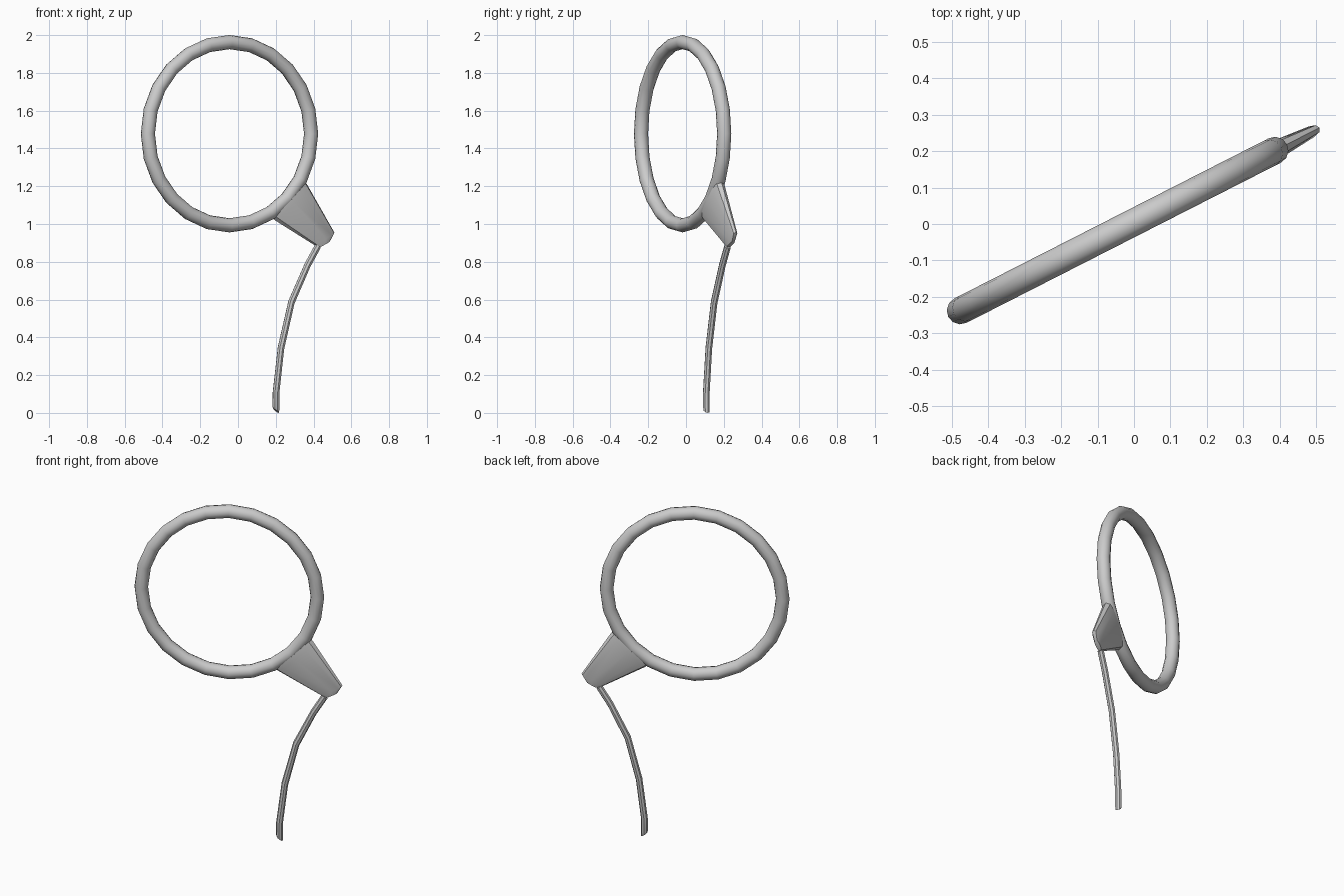
import bpy, bmesh
from math import sin, cos, pi, radians, copysign
from mathutils import Vector

if "Cube" in bpy.data.objects:
    bpy.data.objects.remove(bpy.data.objects["Cube"])

ANGLE = radians(27)
CX, CY, CZ = -0.045, -0.018, 1.478
U = Vector((cos(ANGLE), sin(ANGLE), 0))    # in-plane horizontal axis
N = Vector((-sin(ANGLE), cos(ANGLE), 0))   # plane normal


def on_plane(x, z):
    """Point of the tilted vertical plane seen at (x, z) from the front."""
    return Vector((CX, CY, z)) + U * ((x - CX) / cos(ANGLE))


def loft(name, sections, sides, power=1.0, smooth=40):
    """Loft through sections (x1, z1, x2, z2, half thickness)."""
    bm = bmesh.new()
    rings = []
    for x1, z1, x2, z2, t in sections:
        a, b = on_plane(x1, z1), on_plane(x2, z2)
        mid, half = (a + b) / 2, (b - a) / 2
        ring = []
        for i in range(sides):
            w = 2 * pi * i / sides
            c = copysign(abs(cos(w)) ** power, cos(w))
            s = copysign(abs(sin(w)) ** power, sin(w))
            ring.append(bm.verts.new(mid + half * c + N * (t * s)))
        rings.append(ring)
    for r, q in zip(rings, rings[1:]):
        for i in range(sides):
            j = (i + 1) % sides
            bm.faces.new((r[i], r[j], q[j], q[i]))
    bm.faces.new(rings[0])
    bm.faces.new(rings[-1])
    bmesh.ops.recalc_face_normals(bm, faces=bm.faces)
    me = bpy.data.meshes.new(name)
    bm.to_mesh(me)
    bm.free()
    ob = bpy.data.objects.new(name, me)
    bpy.context.collection.objects.link(ob)
    bpy.ops.object.select_all(action='DESELECT')
    ob.select_set(True)
    bpy.context.view_layer.objects.active = ob
    bpy.ops.object.shade_smooth_by_angle(angle=radians(smooth))
    return ob


# Round hoop
bpy.ops.mesh.primitive_torus_add(
    major_segments=24, minor_segments=12, major_radius=0.485, minor_radius=0.0375,
    location=(CX, CY, CZ), rotation=(pi / 2, 0, ANGLE))
bpy.context.object.name = "hoop"
bpy.ops.object.shade_smooth_by_angle(angle=radians(40))

# Tapered bracket between hoop and stem
loft("bracket", [
    (0.180, 1.035, 0.355, 1.225, 0.036),
    (0.195, 1.020, 0.368, 1.205, 0.036),
    (0.405, 0.888, 0.510, 0.955, 0.018),
    (0.430, 0.877, 0.485, 0.908, 0.013),
], 12, power=0.75)

# Curved thin stem
loft("stem", [
    (0.188, 0.022, 0.217, 0.000, 0.016),
    (0.184, 0.034, 0.218, 0.022, 0.0185),
    (0.185, 0.110, 0.218, 0.105, 0.0185),
    (0.212, 0.350, 0.243, 0.335, 0.0185),
    (0.269, 0.598, 0.297, 0.575, 0.0185),
    (0.357, 0.798, 0.381, 0.770, 0.0185),
    (0.410, 0.895, 0.436, 0.870, 0.0180),
], 8)
